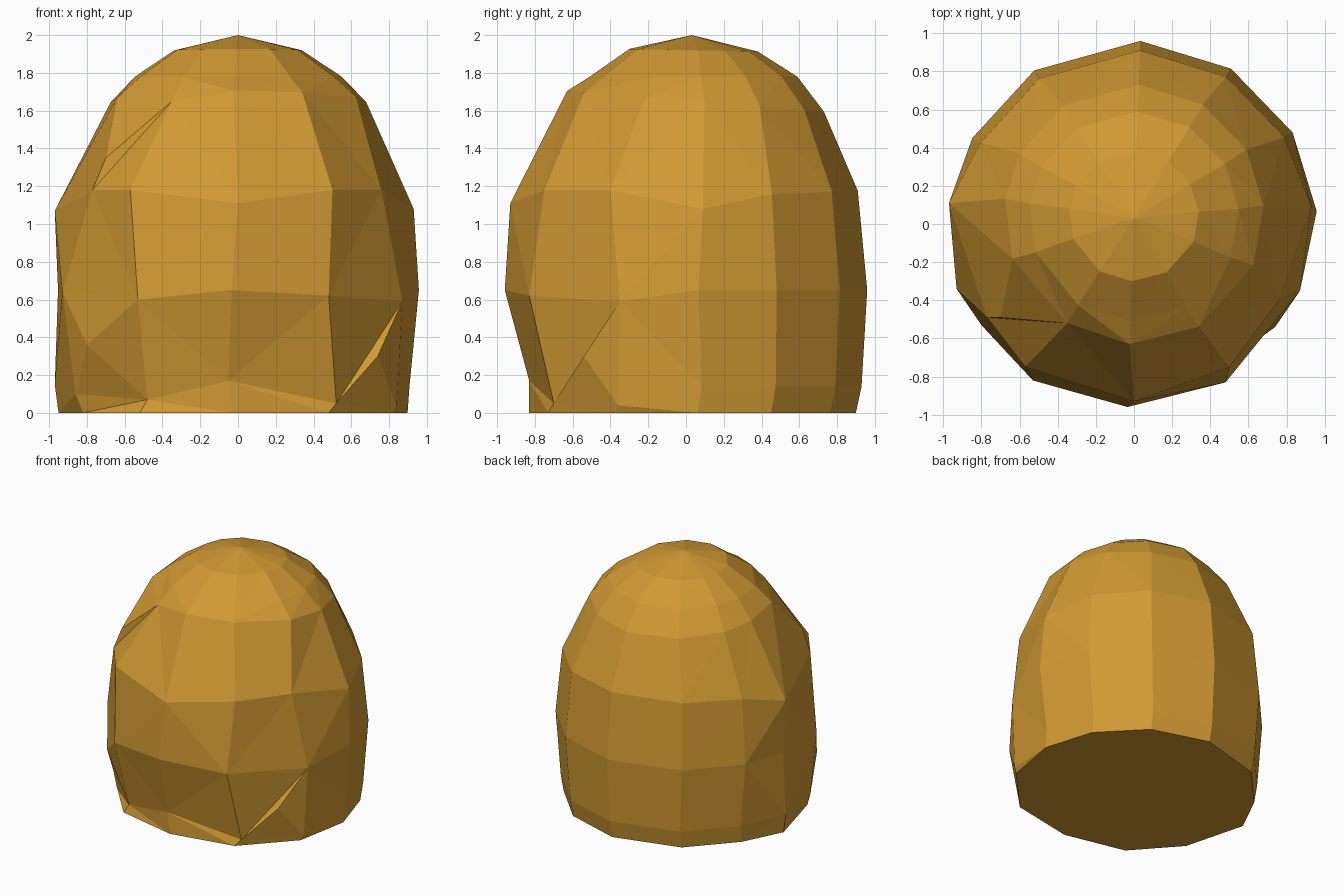
import bpy, bmesh
from math import cos, sin, radians
from mathutils import Vector

cube = bpy.data.objects.get("Cube")
if cube:
    bpy.data.objects.remove(cube, do_unlink=True)

# One flat straw-gold colour
straw = bpy.data.materials.new("straw_gold")
straw.use_nodes = True
gold = (0.64, 0.32, 0.033, 1)
straw.diffuse_color = gold
straw.node_tree.nodes["Principled BSDF"].inputs["Base Color"].default_value = gold

# Uneven column angles around the mound
columns = [4, 30, 58, 88, 123, 152, 173, 200, 238, 268, 300, 337]
count = len(columns)

# Rings from the ground up: radius, height, y offset, tilt towards the back
rings = [
    (0.90, 0.00, 0.00, 0.00),
    (0.91, 0.14, 0.02, 0.00),
    (0.96, 0.65, 0.00, 0.00),
    (0.91, 1.14, 0.00, 0.04),
    (0.68, 1.65, 0.05, -0.08),
    (0.55, 1.78, 0.04, 0.00),
    (0.34, 1.92, 0.04, -0.02),
]

# Hand-placed corners that break up the regular rings: (ring, column)
moved = {
    (0, 7): (-0.82, -0.38, 0), (0, 8): (-0.52, -0.72, 0),
    (0, 9): (-0.03, -0.83, 0), (0, 10): (0.48, -0.73, 0),
    (0, 11): (0.82, -0.37, 0), (0, 6): (-0.95, 0.11, 0),
    (1, 6): (-0.97, 0.11, 0.15), (1, 7): (-0.86, -0.36, 0.1),
    (1, 8): (-0.48, -0.71, 0.07), (1, 9): (-0.05, -0.83, 0.17),
    (1, 10): (0.52, -0.7, 0.05), (1, 11): (0.84, -0.36, 0.04),
    (2, 7): (-0.93, -0.34, 0.64), (2, 8): (-0.53, -0.82, 0.6),
    (2, 11): (0.87, -0.35, 0.59), (2, 10): (0.48, -0.83, 0.62),
    (3, 0): (0.93, 0.09, 1.08), (3, 6): (-0.97, 0.11, 1.07),
    (3, 7): (-0.77, -0.49, 1.18), (3, 8): (-0.57, -0.75, 1.18),
    (3, 9): (0, -0.93, 1.11), (3, 10): (0.5, -0.75, 1.18),
    (3, 11): (0.76, -0.4, 1.18), (4, 8): (-0.35, -0.52, 1.65),
}

bm = bmesh.new()
grid = []
for r, (radius, height, shift, tilt) in enumerate(rings):
    row = []
    for c, angle in enumerate(columns):
        x, y = radius * cos(radians(angle)), radius * sin(radians(angle))
        place = moved.get((r, c), (x, y + shift, height + tilt * y))
        row.append(bm.verts.new(Vector(place)))
    grid.append(row)


def poke(outline, point):
    """Fan a face outline around a raised point."""
    tip = bm.verts.new(point)
    for i, v in enumerate(outline):
        bm.faces.new((v, outline[(i + 1) % len(outline)], tip))


# Walls, with three folded clumps of straw
for r in range(len(rings) - 1):
    for c in range(count):
        n = (c + 1) % count
        a, b = grid[r][c], grid[r][n]
        d, e = grid[r + 1][n], grid[r + 1][c]
        if (r, c) == (3, 7):      # overhanging upper fold
            bm.faces.new((a, b, d))
            poke((a, d, e), (-0.7, -0.49, 1.35))
        elif (r, c) == (1, 10):   # ledge near the ground
            bm.faces.new((a, d, e))
            poke((a, b, d), (0.74, -0.54, 0.3))
        elif (r, c) == (1, 7):    # low bulge
            poke((a, b, d, e), (-0.8, -0.53, 0.36))
        else:
            bm.faces.new((a, b, d, e))

# Cap and flat underside
apex = bm.verts.new((0, 0.03, 2))
for c in range(count):
    bm.faces.new((grid[-1][c], grid[-1][(c + 1) % count], apex))
bm.faces.new(list(reversed(grid[0])))

bmesh.ops.triangulate(bm, faces=[f for f in bm.faces if len(f.verts) == 4])
bmesh.ops.recalc_face_normals(bm, faces=bm.faces[:])
mesh = bpy.data.meshes.new("straw_mound")
bm.to_mesh(mesh)
bm.free()
mesh.materials.append(straw)
mound = bpy.data.objects.new("straw_mound", mesh)
bpy.context.collection.objects.link(mound)
